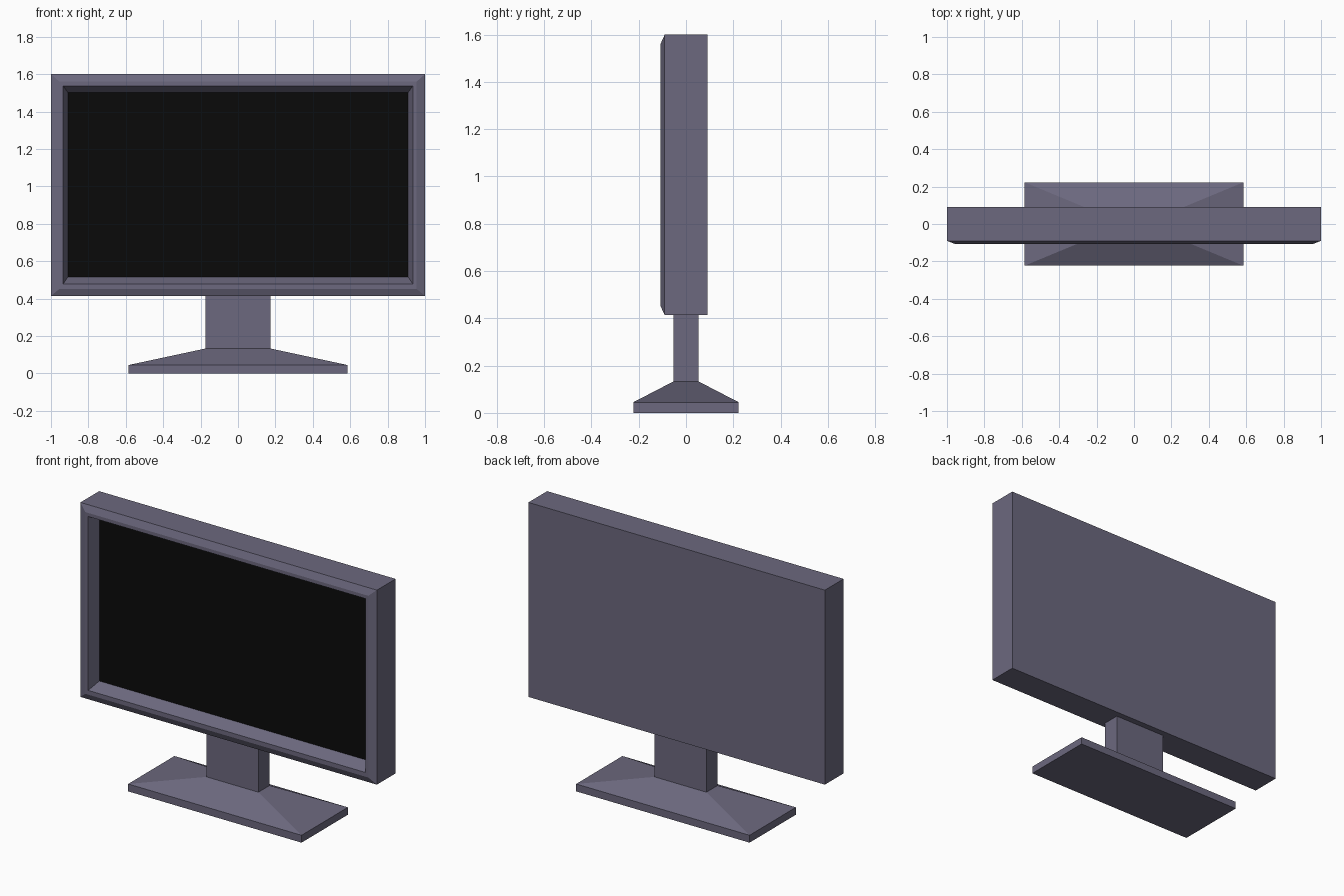
import bpy

if "Cube" in bpy.data.objects:
    bpy.data.objects.remove(bpy.data.objects["Cube"])


def colour(name, rgba):
    mat = bpy.data.materials.new(name)
    mat.diffuse_color = rgba
    mat.use_nodes = True
    mat.node_tree.nodes["Principled BSDF"].inputs["Base Color"].default_value = mat.diffuse_color
    return mat


def loft(name, rings, mat, cap_start=True, cap_end=True):
    """Bridge a stack of four-cornered rings, optionally capping the ends."""
    verts = [p for ring in rings for p in ring]
    faces = []
    for r in range(len(rings) - 1):
        a, b = r * 4, r * 4 + 4
        for i in range(4):
            j = (i + 1) % 4
            faces.append((a + i, a + j, b + j, b + i))
    if cap_start:
        faces.append((3, 2, 1, 0))
    if cap_end:
        n = len(verts)
        faces.append((n - 4, n - 3, n - 2, n - 1))
    mesh = bpy.data.meshes.new(name)
    mesh.from_pydata(verts, [], faces)
    mesh.materials.append(mat)
    obj = bpy.data.objects.new(name, mesh)
    bpy.context.collection.objects.link(obj)
    return obj


def upright(y, hx, z0, z1):
    return [(-hx, y, z0), (hx, y, z0), (hx, y, z1), (-hx, y, z1)]


def level(z, hx, hy):
    return [(-hx, -hy, z), (hx, -hy, z), (hx, hy, z), (-hx, hy, z)]


casing = colour("casing_grey", (0.15, 0.14, 0.21, 1))
black = colour("screen_black", (0.003, 0.003, 0.003, 1))

# Casing: flat back, chamfered bezel, sloped recess down to the screen
screen_ring = upright(-0.037, 0.91, 0.515, 1.502)
loft("casing", [
    upright(0.09, 1.0, 0.414, 1.6),
    upright(-0.09, 1.0, 0.414, 1.6),
    upright(-0.108, 0.955, 0.452, 1.56),
    upright(-0.108, 0.935, 0.478, 1.538),
    screen_ring,
], casing, cap_end=False)

# Screen panel closing the recess
loft("screen", [screen_ring], black, cap_start=False)

# Stand: slab foot, sloped top, neck up to the casing
loft("stand", [
    level(0.0, 0.585, 0.223),
    level(0.045, 0.585, 0.223),
    level(0.133, 0.175, 0.053),
    level(0.414, 0.175, 0.053),
], casing, cap_end=False)
